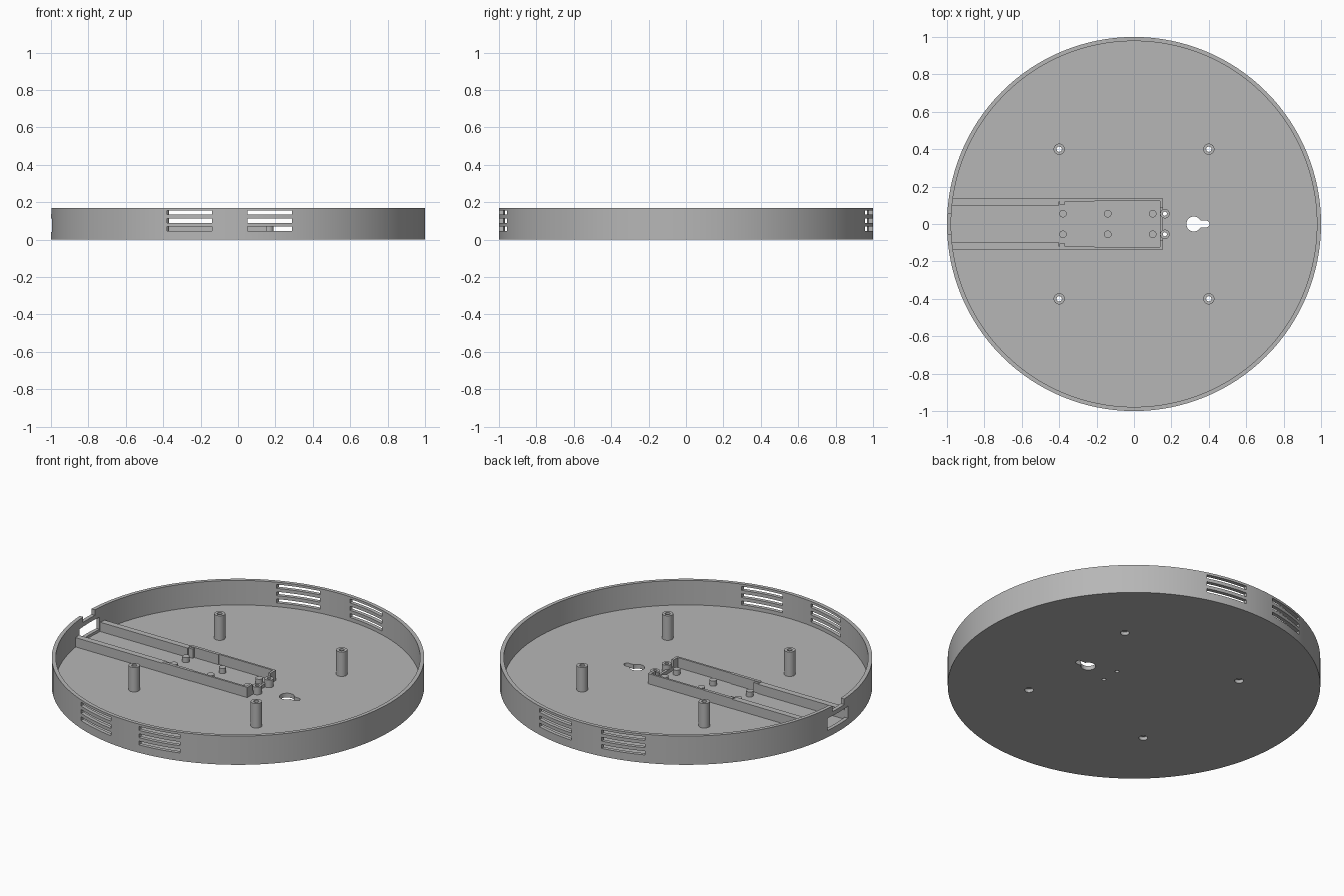
import bpy, bmesh, math
from mathutils import Matrix, Vector

if "Cube" in bpy.data.objects:
    bpy.data.objects.remove(bpy.data.objects["Cube"])

H, FLOOR, WALL = 0.17, 0.025, 0.022
grey = bpy.data.materials.new("plain grey")
grey.diffuse_color = (0.47, 0.47, 0.47, 1)
grey.use_nodes = True
grey.node_tree.nodes["Principled BSDF"].inputs["Base Color"].default_value = grey.diffuse_color


def finish(name, bm):
    bmesh.ops.recalc_face_normals(bm, faces=bm.faces)
    me = bpy.data.meshes.new(name)
    bm.to_mesh(me)
    bm.free()
    me.materials.append(grey)
    ob = bpy.data.objects.new(name, me)
    bpy.context.collection.objects.link(ob)
    return ob


def box(name, x0, x1, y0, y1, z0, z1):
    bm = bmesh.new()
    size = Matrix.Diagonal((x1 - x0, y1 - y0, z1 - z0, 1))
    mid = Matrix.Translation(((x0 + x1) / 2, (y0 + y1) / 2, (z0 + z1) / 2))
    bmesh.ops.create_cube(bm, size=1, matrix=mid @ size)
    return finish(name, bm)


def cyl(name, x, y, r, z0, z1, n=32):
    bm = bmesh.new()
    bmesh.ops.create_cone(bm, cap_ends=True, segments=n, radius1=r, radius2=r, depth=z1 - z0,
                          matrix=Matrix.Translation((x, y, (z0 + z1) / 2)))
    return finish(name, bm)


def cut(ob, cutters):
    bpy.context.view_layer.objects.active = ob
    for c in cutters:
        m = ob.modifiers.new("cut", 'BOOLEAN')
        m.operation, m.solver, m.object = 'DIFFERENCE', 'EXACT', c
        bpy.ops.object.modifier_apply(modifier=m.name)


# round tray with floor and rim
tray = cyl("tray", 0, 0, 1, 0, H, 128)
cutters = [cyl("hollow_cutter", 0, 0, 1 - WALL, FLOOR, H + 0.1, 128)]

# vent slots through the front and back rim
for x in (-0.38, 0.05):
    for z in (0.047, 0.090, 0.133):
        cutters.append(box("vent_cutter", x, x + 0.24, -1.1, 1.1, z, z + 0.023))

# cable window and notch in the left rim
cutters.append(box("window_cutter", -1.1, -0.9, -0.095, 0.095, 0.04, 0.112))
cutters.append(box("notch_cutter", -1.1, -0.9, -0.055, 0.055, 0.137, H + 0.1))

# keyhole for hanging
cutters.append(cyl("keyhole_cutter", 0.32, 0, 0.04, -0.1, 0.1))
cutters.append(box("keyhole_slot_cutter", 0.32, 0.386, -0.018, 0.018, -0.1, 0.1))
cutters.append(cyl("keyhole_end_cutter", 0.386, 0, 0.018, -0.1, 0.1))

# screw posts: tall ones with a screw-head recess below, small ones with a plain bore
solids = [tray]
for x in (-0.4, 0.4):
    for y in (-0.4, 0.4):
        holes = [cyl("recess_cutter", x, y, 0.024, -0.1, 0.02),
                 cyl("bore_cutter", x, y, 0.014, -0.2, 0.3)]
        post = cyl("screw_post", x, y, 0.03, 0.018, H)
        cut(post, holes)
        solids.append(post)
        cutters += holes
for y in (-0.055, 0.055):
    hole = cyl("bore_cutter", 0.165, y, 0.011, -0.2, 0.3, 20)
    post = cyl("small_screw_post", 0.165, y, 0.025, 0.02, 0.07)
    cut(post, [hole])
    solids.append(post)
    cutters.append(hole)
cut(tray, cutters)
for c in cutters:
    bpy.data.objects.remove(c)

# support pegs
for x in (-0.38, -0.14, 0.10):
    for y in (-0.055, 0.055):
        solids.append(cyl("support_peg", x, y, 0.02, 0.02, 0.055))

# channel rails and compartment walls on both sides
for s in (-1, 1):
    def side(name, x0, x1, a, b, z1):
        box(name, x0, x1, min(s * a, s * b), max(s * a, s * b), 0.02, z1)
    side("channel_rail", -0.982, -0.4, 0.10, 0.136, 0.08)
    side("thick_wall", -0.4, -0.21, 0.119, 0.137, 0.085)
    side("thin_wall", -0.21, 0.155, 0.123, 0.135, 0.085)
    side("clip_tab", -0.398, -0.37, 0.105, 0.12, 0.08)
    side("end_wall", 0.14, 0.155, 0.085, 0.124, 0.085)
box("low_end_wall", 0.14, 0.155, -0.086, 0.086, 0.02, 0.045)

# smooth round parts, keep edges sharp
bpy.ops.object.select_all(action='DESELECT')
for ob in solids:
    ob.select_set(True)
bpy.context.view_layer.objects.active = tray
bpy.ops.object.shade_smooth_by_angle(angle=math.radians(30))
